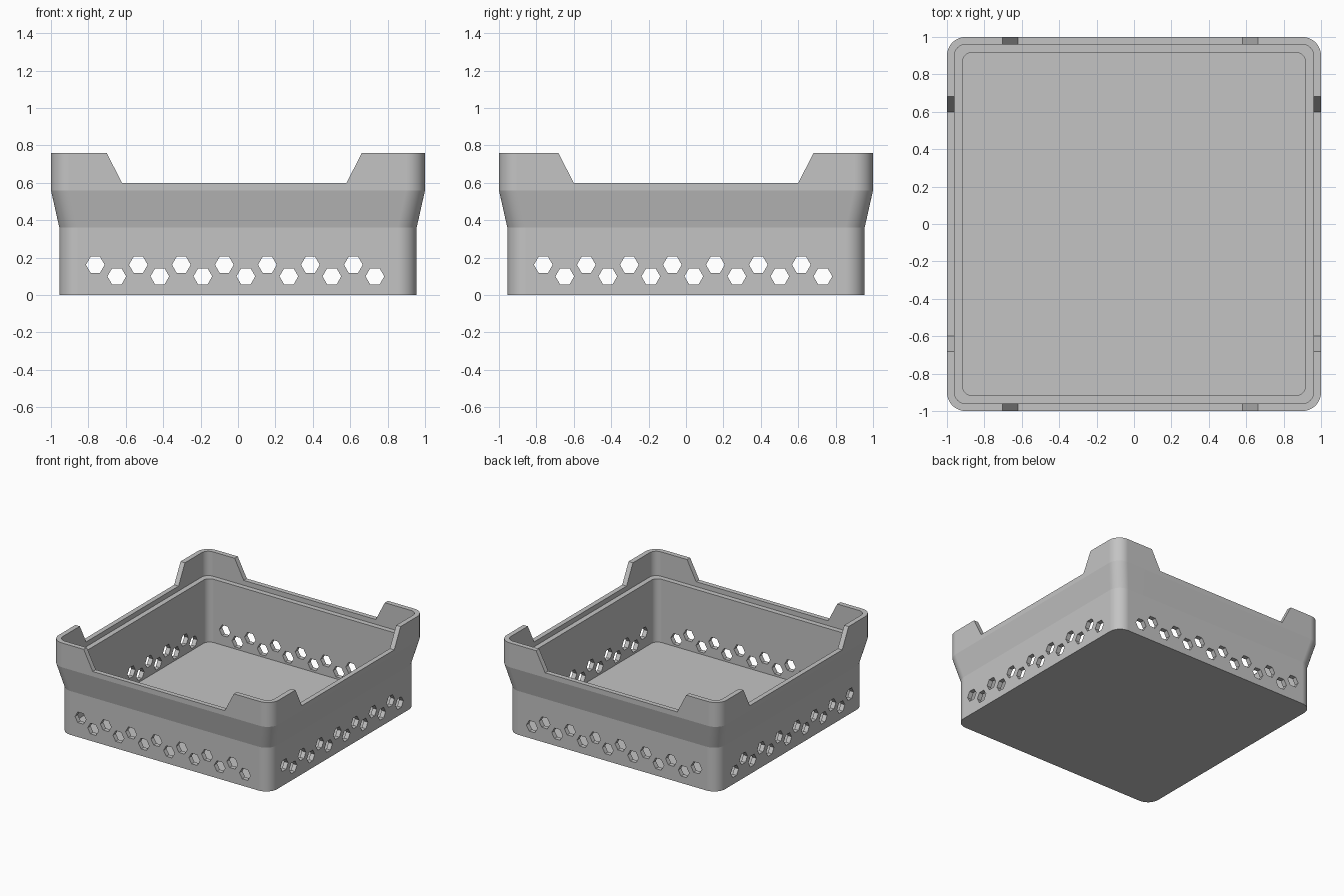
import bpy, bmesh, math

# Remove the default cube
cube = bpy.data.objects.get("Cube")
if cube:
    bpy.data.objects.remove(cube, do_unlink=True)

SEGMENTS = 12  # steps per rounded corner


def make_object(name, bm):
    bmesh.ops.recalc_face_normals(bm, faces=bm.faces)
    mesh = bpy.data.meshes.new(name)
    bm.to_mesh(mesh)
    bm.free()
    obj = bpy.data.objects.new(name, mesh)
    bpy.context.collection.objects.link(obj)
    return obj


def rounded_ring(bm, half, radius, z):
    """Loop of vertices around a rounded square."""
    ring = []
    for corner, (sx, sy) in enumerate([(1, 1), (-1, 1), (-1, -1), (1, -1)]):
        for i in range(SEGMENTS + 1):
            a = math.pi / 2 * (corner + i / SEGMENTS)
            ring.append(bm.verts.new((sx * (half - radius) + radius * math.cos(a),
                                      sy * (half - radius) + radius * math.sin(a), z)))
    return ring


def prism(bm, outline, start, end, turned):
    """Extrude an (across, z) outline along y, or along x when turned."""
    def place(u, z, depth):
        return (depth, u, z) if turned else (u, depth, z)
    a = [bm.verts.new(place(u, z, start)) for u, z in outline]
    b = [bm.verts.new(place(u, z, end)) for u, z in outline]
    bm.faces.new(a)
    bm.faces.new(b[::-1])
    for i in range(len(a)):
        j = (i + 1) % len(a)
        bm.faces.new((a[i], b[i], b[j], a[j]))


def wall_cutter(name, turned, shift):
    """Rim notch and two staggered rows of hexagonal holes for opposite walls."""
    bm = bmesh.new()
    prism(bm, [(shift - 0.60, 0.60), (shift + 0.60, 0.60),
               (shift + 0.765, 0.92), (shift - 0.765, 0.92)], -1.2, 1.2, turned)
    for side in (-1, 1):
        for i in range(14):
            u = -0.763 + i * 0.115
            z = 0.10 if i % 2 else 0.162
            hexagon = [(u + 0.05 * math.cos(k * math.pi / 3),
                        z + 0.05 * math.sin(k * math.pi / 3)) for k in range(6)]
            prism(bm, hexagon, side * 0.85, side * 1.1, turned)
    obj = make_object(name, bm)
    obj.hide_render = True
    return obj


# Crate shell: outside from base to rim, then inside down past the ledge to the floor
profile = [(0.955, 0.10, 0), (0.955, 0.10, 0.36), (1.0, 0.10, 0.56), (1.0, 0.10, 0.76),
           (0.96, 0.06, 0.76), (0.96, 0.06, 0.56), (0.918, 0.055, 0.56), (0.918, 0.055, 0.04)]
bm = bmesh.new()
rings = [rounded_ring(bm, *p) for p in profile]
for low, high in zip(rings, rings[1:]):
    for i in range(len(low)):
        j = (i + 1) % len(low)
        bm.faces.new((low[i], low[j], high[j], high[i]))
bm.faces.new(rings[0])
bm.faces.new(rings[-1])
crate = make_object("stacking_crate", bm)

# Single grey plastic
grey = bpy.data.materials.new("grey_plastic")
grey.use_nodes = True
colour = (0.55, 0.55, 0.55, 1)
grey.diffuse_color = colour
grey.node_tree.nodes["Principled BSDF"].inputs["Base Color"].default_value = colour
crate.data.materials.append(grey)

# Cut notches and holes
bpy.ops.object.select_all(action='DESELECT')
bpy.context.view_layer.objects.active = crate
crate.select_set(True)
for name, turned, shift in [("front_back_cutter", False, -0.02), ("side_cutter", True, 0)]:
    cutter = wall_cutter(name, turned, shift)
    cut = crate.modifiers.new(name, 'BOOLEAN')
    cut.operation = 'DIFFERENCE'
    cut.solver = 'EXACT'
    cut.object = cutter
    bpy.ops.object.modifier_apply(modifier=cut.name)
    bpy.data.objects.remove(cutter, do_unlink=True)

# Smooth rounded corners, crisp edges elsewhere
bpy.ops.object.shade_smooth_by_angle(angle=math.radians(10))
weighted = crate.modifiers.new("weighted_normals", 'WEIGHTED_NORMAL')
weighted.keep_sharp = True
